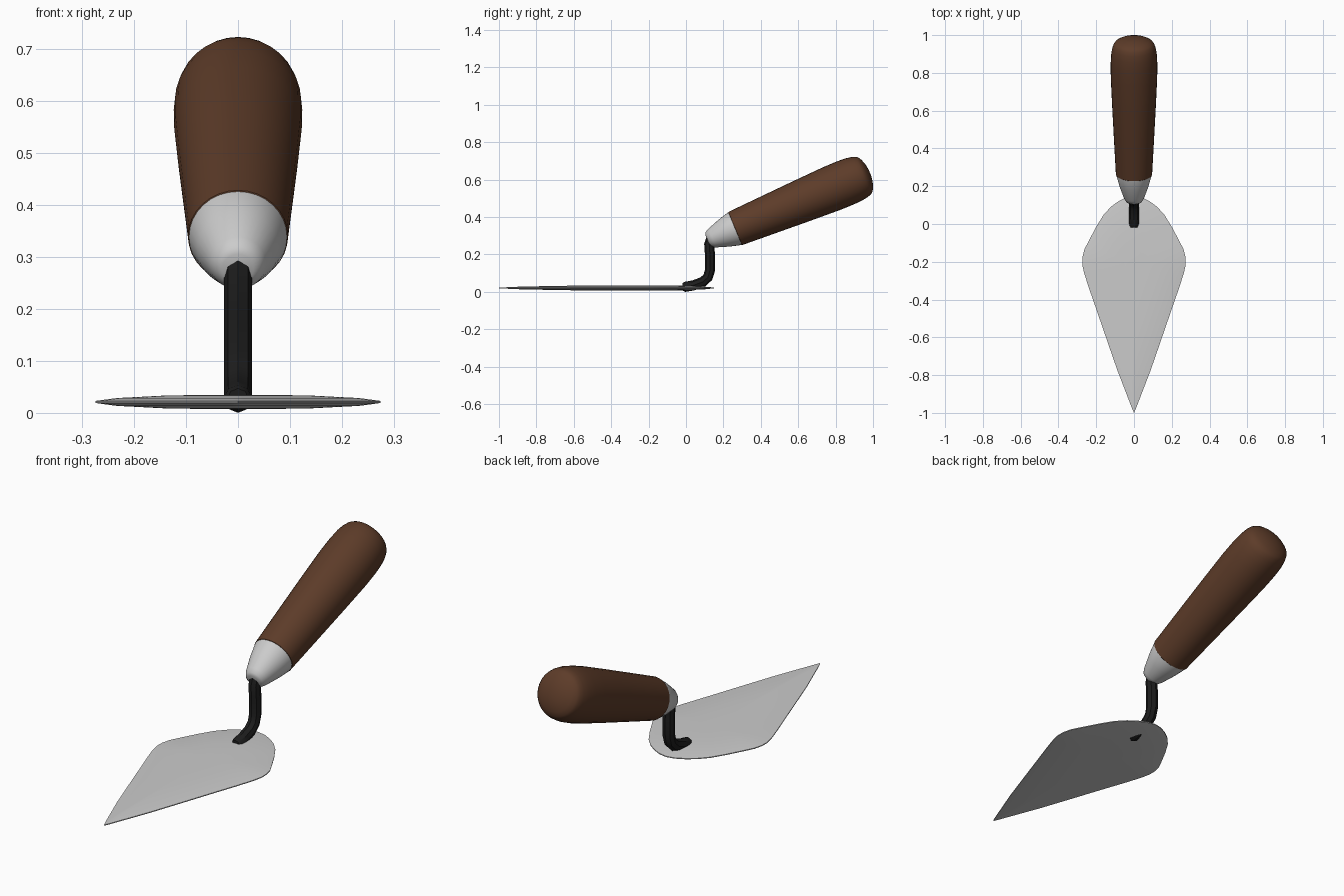
import bpy, bmesh, math
from mathutils import Vector

if "Cube" in bpy.data.objects:
    bpy.data.objects.remove(bpy.data.objects["Cube"])


def finish(name, bm, color=None, angle=40):
    bmesh.ops.remove_doubles(bm, verts=bm.verts, dist=1e-5)
    bmesh.ops.recalc_face_normals(bm, faces=bm.faces)
    me = bpy.data.meshes.new(name)
    bm.to_mesh(me)
    bm.free()
    ob = bpy.data.objects.new(name, me)
    bpy.context.collection.objects.link(ob)
    if color:
        mat = bpy.data.materials.new(name + "_material")
        mat.diffuse_color = (*color, 1)
        mat.use_nodes = True
        mat.node_tree.nodes["Principled BSDF"].inputs["Base Color"].default_value = mat.diffuse_color
        me.materials.append(mat)
    bpy.ops.object.select_all(action='DESELECT')
    bpy.context.view_layer.objects.active = ob
    ob.select_set(True)
    bpy.ops.object.shade_smooth_by_angle(angle=math.radians(angle))
    return ob


def bridge(bm, rings):
    """Skin a list of closed vertex rings and cap both ends."""
    for a, b in zip(rings, rings[1:]):
        n = len(a)
        for i in range(n):
            bm.faces.new((a[i], a[(i + 1) % n], b[(i + 1) % n], b[i]))
    bm.faces.new(rings[0])
    bm.faces.new(rings[-1])


def sweep(name, path, sides, color=None):
    """Round tube along (y, z, radius) points; rings mitred between segments."""
    bm = bmesh.new()
    pts = [Vector((0, p[0], p[1])) for p in path]
    rings = []
    for i, p in enumerate(pts):
        d_in = (p - pts[max(i - 1, 0)]).normalized()
        d_out = (pts[min(i + 1, len(pts) - 1)] - p).normalized()
        t = (d_in + d_out).normalized()
        n = Vector((0, -t.z, t.y))
        r = path[i][2]
        rings.append([bm.verts.new(p + r * (Vector((math.sin(a), 0, 0)) + n * math.cos(a)))
                      for a in (2 * math.pi * k / sides for k in range(sides))])
    bridge(bm, rings)
    return finish(name, bm, color)


def on_axis(profile):
    """Map (distance, radius) onto the tilted handle axis."""
    a = math.radians(22.5)
    return [(0.26 + t * math.cos(a), 0.3375 + t * math.sin(a), r) for t, r in profile]


# Blade: kite outline, slightly lens-shaped in thickness
half = [(0.012, -0.972), (0.088, -0.775), (0.145, -0.61), (0.2, -0.45), (0.24, -0.335),
        (0.264, -0.26), (0.274, -0.215), (0.273, -0.175), (0.263, -0.135), (0.24, -0.09),
        (0.2, -0.015), (0.16, 0.05), (0.12, 0.093), (0.08, 0.122), (0.04, 0.142)]
outline = [(0, -1.0)] + half + [(0, 0.15)] + [(-x, y) for x, y in reversed(half)]
bm = bmesh.new()
rings = []
for s, h in [(0.2, -0.0135), (0.5, -0.0125), (0.85, -0.0075), (1, -0.002),
             (1, 0.002), (0.85, 0.0075), (0.5, 0.0125), (0.2, 0.0135)]:
    rings.append([bm.verts.new((x * s, -0.2 + (y + 0.2) * s, 0.021 + h)) for x, y in outline])
bridge(bm, rings)
finish("blade", bm)

# Bent tang joining blade and ferrule
sweep("tang", [(-0.018, 0.027, 0.02), (-0.005, 0.027, 0.027), (0.04, 0.035, 0.027),
               (0.09, 0.054, 0.027), (0.117, 0.078, 0.027), (0.128, 0.115, 0.027),
               (0.128, 0.2, 0.027), (0.124, 0.255, 0.027), (0.133, 0.287, 0.027),
               (0.17, 0.302, 0.027)], 8, (0.012, 0.012, 0.012))

# Conical metal ferrule
sweep("ferrule", on_axis([(-0.157, 0.03), (-0.15, 0.043), (-0.13, 0.054), (-0.06, 0.078),
                          (0, 0.094), (0.01, 0.094)]), 32)

# Wooden handle, swelling toward a domed end
sweep("handle", on_axis([(0, 0.09), (0.004, 0.096), (0.2, 0.106), (0.4, 0.116), (0.56, 0.123),
                         (0.64, 0.1235), (0.69, 0.121), (0.725, 0.115), (0.745, 0.108),
                         (0.757, 0.099), (0.768, 0.08), (0.778, 0.05), (0.783, 0.02)]),
      32, (0.11, 0.045, 0.022))
